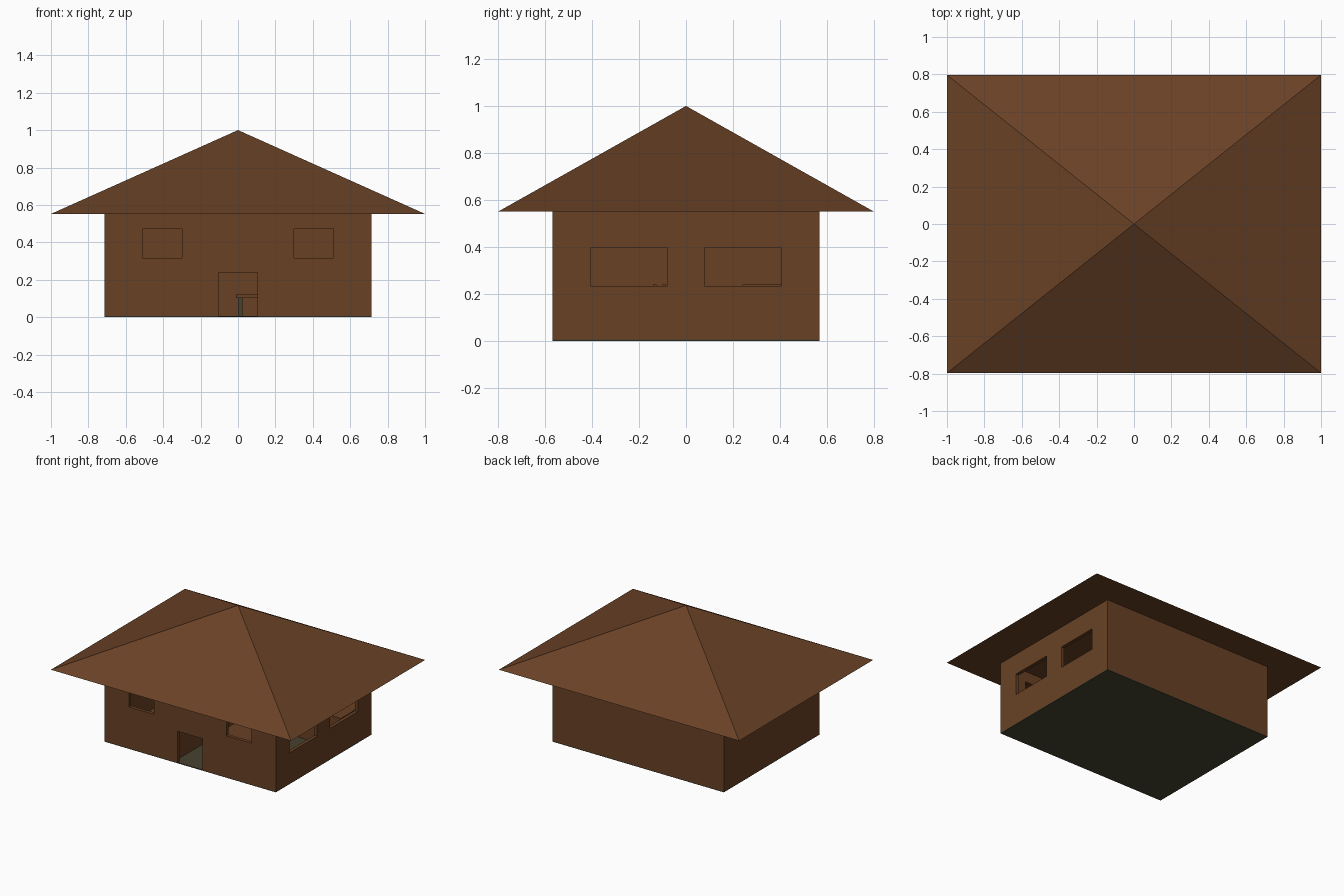
import bpy, bmesh

if "Cube" in bpy.data.objects:
    bpy.data.objects.remove(bpy.data.objects["Cube"])

def material(name, rgb):
    m = bpy.data.materials.new(name)
    m.diffuse_color = (*rgb, 1)
    m.use_nodes = True
    m.node_tree.nodes["Principled BSDF"].inputs["Base Color"].default_value = m.diffuse_color
    return m

BROWN = material("brown_wood", (0.140, 0.053, 0.0185))
GREY = material("olive_grey", (0.061, 0.054, 0.028))

def make(name, bm, mat):
    me = bpy.data.meshes.new(name)
    bmesh.ops.recalc_face_normals(bm, faces=bm.faces)
    bm.to_mesh(me)
    bm.free()
    ob = bpy.data.objects.new(name, me)
    bpy.context.collection.objects.link(ob)
    if mat:
        me.materials.append(mat)
    return ob

def box(name, x, y, z, mat=None):
    """Box from (min, max) ranges."""
    bm = bmesh.new()
    bmesh.ops.create_cube(bm, size=1)
    for v in bm.verts:
        v.co = [r[0] if c < 0 else r[1] for c, r in zip(v.co, (x, y, z))]
    return make(name, bm, mat)

W, D, H, T = 0.713, 0.568, 0.552, 0.025   # half width, half depth, eaves, wall thickness
F = 0.006                                 # floor thickness

# Floor and outer walls
box("floor", (-W, W), (-D, D), (0, F), GREY)
walls = box("walls", (-W, W), (-D, D), (F, H), BROWN)

# Cutters: room, door, two front windows, two right-side windows
cutters = [
    box("cut_room", (-W + T, W - T), (-D + T, D - T), (-0.1, H + 0.1)),
    box("cut_door", (-0.105, 0.103), (-D - 0.1, -D + 0.1), (-0.05, 0.24)),
]
for s in (-1, 1):
    x = sorted((s * 0.30, s * 0.51))
    y = sorted((s * 0.078, s * 0.406))
    cutters.append(box("cut_front_window", x, (-D - 0.1, -D + 0.1), (0.316, 0.472)))
    cutters.append(box("cut_side_window", (W - 0.1, W + 0.1), y, (0.235, 0.396)))
bpy.context.view_layer.objects.active = walls
for c in cutters:
    c.hide_render = True
    mod = walls.modifiers.new("cut", 'BOOLEAN')
    mod.operation = 'DIFFERENCE'
    mod.solver = 'EXACT'
    mod.object = c
    bpy.ops.object.modifier_apply(modifier=mod.name)
    bpy.data.objects.remove(c)

# Pyramid roof with a flat underside
bm = bmesh.new()
base = [bm.verts.new((x, y, H)) for x, y in ((-1, -0.797), (1, -0.797), (1, 0.797), (-1, 0.797))]
apex = bm.verts.new((0, 0, 1.0))
bm.faces.new(base)
for i in range(4):
    bm.faces.new((base[i], base[(i + 1) % 4], apex))
make("roof", bm, BROWN)

# Inner wall left of the door
box("inner_wall", (-0.16, -0.135), (-D + T, D - T), (F, H), BROWN)

# Low table with grey legs
box("table_top", (-0.01, 0.25), (-0.28, -0.02), (0.102, 0.12), BROWN)
for x in (0.0, 0.215):
    for y in (-0.27, -0.055):
        box("table_leg", (x, x + 0.025), (y, y + 0.025), (F, 0.102), GREY)

# Chair posts beside the table
for y in (-0.14, -0.10):
    box("chair_post", (0.31, 0.325), (y, y + 0.015), (F, 0.241), BROWN)

# Cabinet in the back corner and bed in the left room
box("cabinet", (0.32, W - T), (0.24, D - T), (F, 0.241), BROWN)
box("bed", (-0.60, -0.25), (-0.30, 0.25), (F, 0.12), BROWN)
